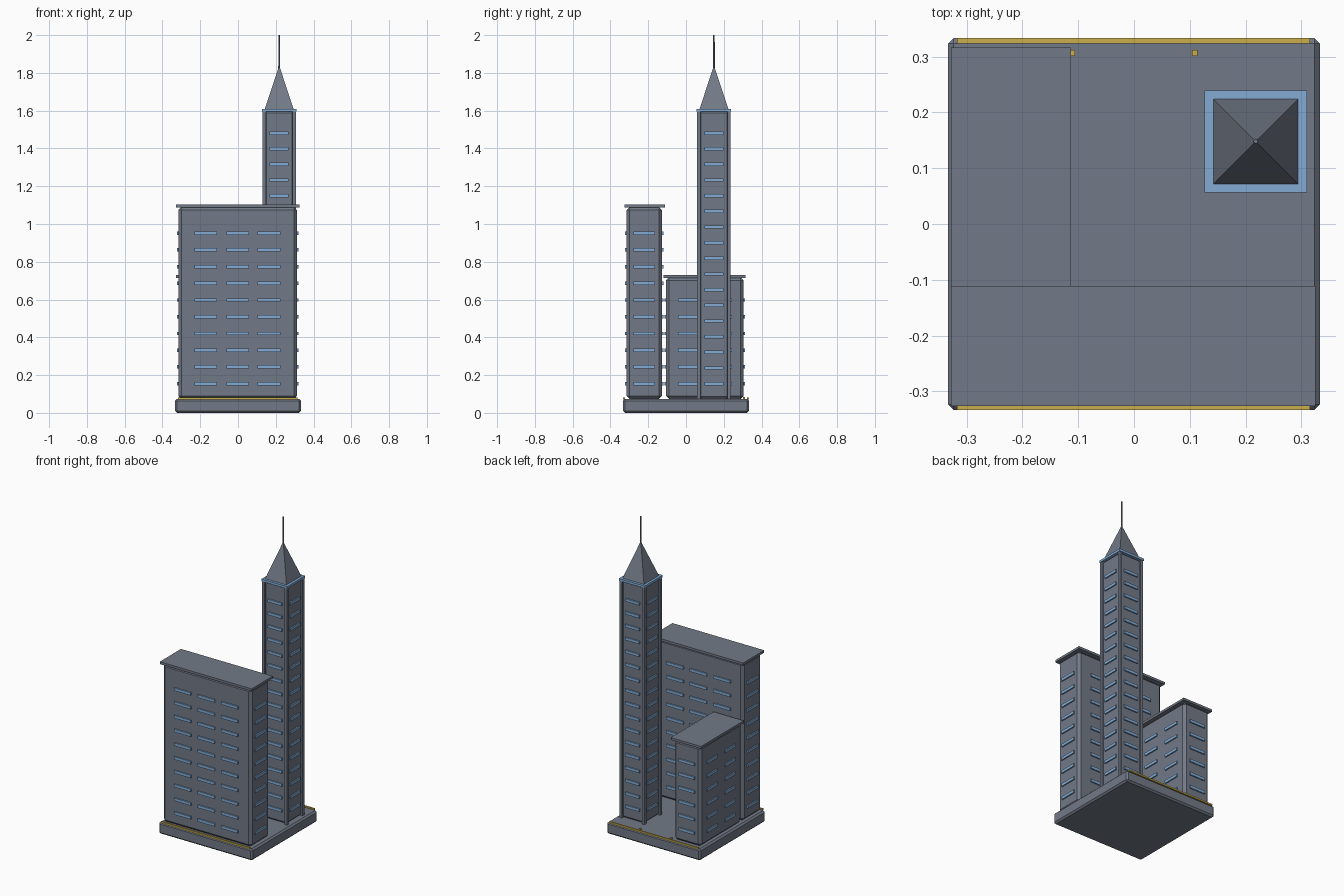
import bpy, bmesh, math
from mathutils import Matrix, Vector

if "Cube" in bpy.data.objects:
    bpy.data.objects.remove(bpy.data.objects["Cube"])


def material(name, rgb):
    m = bpy.data.materials.new(name)
    m.diffuse_color = (*rgb, 1)
    m.use_nodes = True
    m.node_tree.nodes["Principled BSDF"].inputs["Base Color"].default_value = m.diffuse_color
    return m


GREY = material("slate grey", (0.17, 0.195, 0.245))
BLUE = material("window blue", (0.23, 0.41, 0.66))
GOLD = material("gold trim", (0.60, 0.43, 0.07))


def finish(name, bm, mat):
    bmesh.ops.recalc_face_normals(bm, faces=bm.faces)
    me = bpy.data.meshes.new(name)
    bm.to_mesh(me)
    bm.free()
    me.materials.append(mat)
    ob = bpy.data.objects.new(name, me)
    bpy.context.collection.objects.link(ob)
    return ob


def add_box(bm, lo, hi):
    lo, hi = Vector(lo), Vector(hi)
    mat = Matrix.Translation((lo + hi) / 2) @ Matrix.Diagonal((*(hi - lo), 1))
    bmesh.ops.create_cube(bm, size=1, matrix=mat)


def box(name, lo, hi, mat, bevel=0):
    bm = bmesh.new()
    add_box(bm, lo, hi)
    if bevel:
        bmesh.ops.bevel(bm, geom=bm.edges[:], offset=bevel, segments=1,
                        affect='EDGES')
    return finish(name, bm, mat)


def cone(name, x, y, z0, z1, r0, r1, sides, mat, turn=0):
    bm = bmesh.new()
    m = Matrix.Translation((x, y, (z0 + z1) / 2)) @ Matrix.Rotation(turn, 4, 'Z')
    bmesh.ops.create_cone(bm, cap_ends=True, segments=sides, radius1=r0,
                          radius2=r1, depth=z1 - z0, matrix=m)
    return finish(name, bm, mat)


def windows(name, x0, x1, y0, y1, rows, step, cols_x, cols_y, wx, wy):
    """Rows of window strips on all four walls; cols hold column centres."""
    bm = bmesh.new()
    out, inn, h = 0.008, 0.004, 0.009
    for r in range(rows):
        z = 0.155 + r * step
        for c in cols_x:
            for a, b in ((y0 - out, y0 + inn), (y1 - inn, y1 + out)):
                add_box(bm, (c - wx / 2, a, z - h), (c + wx / 2, b, z + h))
        for c in cols_y:
            for a, b in ((x0 - out, x0 + inn), (x1 - inn, x1 + out)):
                add_box(bm, (a, c - wy / 2, z - h), (b, c + wy / 2, z + h))
    return finish(name, bm, BLUE)


# Plinth
TOP = 0.074
box("plinth", (-0.333, -0.333, 0), (0.333, 0.333, TOP), GREY, 0.01)

# Gold edging along front and back, with two small markers
for side, s in (("front", -1), ("back", 1)):
    ya, yb = sorted((s * 0.323, s * 0.333))
    box(side + "_edging", (-0.317, ya, TOP - 0.002), (0.315, yb, 0.082), GOLD)
for i, x in enumerate((-0.111, 0.109)):
    box(f"marker_{i}", (x - 0.005, 0.301, TOP - 0.002),
        (x + 0.005, 0.312, 0.084), GOLD)

# Wide front block
box("front_block", (-0.316, -0.315, TOP), (0.312, -0.127, 1.09), GREY, 0.016)
box("front_block_roof", (-0.328, -0.326, 1.088), (0.325, -0.111, 1.103), GREY)
windows("front_block_windows", -0.316, 0.312, -0.315, -0.127, 10, 0.0885,
        (-0.17, -0.002, 0.164), (-0.221,), 0.12, 0.112)

# Lower rear block
box("rear_block", (-0.316, -0.106, TOP), (-0.126, 0.305, 0.717), GREY, 0.016)
box("rear_block_roof", (-0.328, -0.118, 0.715), (-0.113, 0.316, 0.73), GREY)
windows("rear_block_windows", -0.316, -0.126, -0.106, 0.305, 6, 0.0885,
        (-0.221,), (0.009, 0.19), 0.112, 0.105)

# Tower with corner posts
TX, TY, H = 0.218, 0.148, 0.08
box("tower", (TX - H, TY - H, TOP), (TX + H, TY + H, 1.60), GREY, 0.012)
bm = bmesh.new()
for sx in (-1, 1):
    for sy in (-1, 1):
        px, py = TX + sx * 0.0795, TY + sy * 0.0795
        add_box(bm, (px - 0.009, py - 0.009, TOP), (px + 0.009, py + 0.009, 1.597))
finish("tower_corner_posts", bm, GREY)
windows("tower_windows", TX - H, TX + H, TY - H, TY + H, 17, 0.0829,
        (TX,), (TY,), 0.1, 0.1)

# Cornice, spire and mast
box("tower_cornice", (TX - 0.0915, TY - 0.0915, 1.595),
    (TX + 0.0915, TY + 0.0915, 1.61), BLUE)
cone("spire", TX, TY, 1.61, 1.835, 0.076 * math.sqrt(2), 0.002, 4, GREY, math.pi / 4)
cone("mast", TX, TY, 1.82, 2.0, 0.005, 0.004, 8, GREY)
